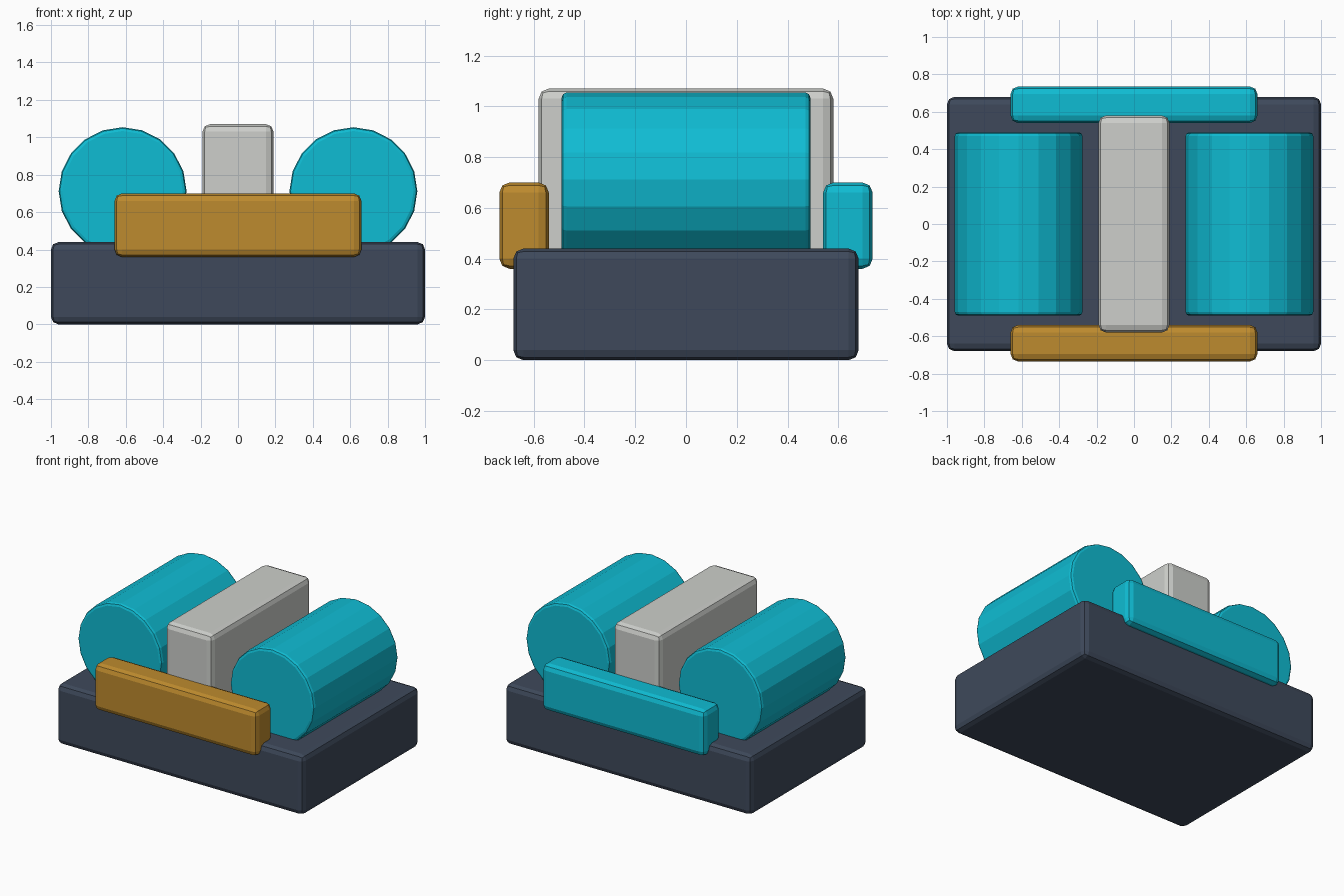
import bpy
import math

if "Cube" in bpy.data.objects:
    bpy.data.objects.remove(bpy.data.objects["Cube"])


def material(name, rgb):
    # sRGB 0-255 to linear
    def lin(c):
        c /= 255
        return c / 12.92 if c <= 0.04045 else ((c + 0.055) / 1.055) ** 2.4
    m = bpy.data.materials.new(name)
    m.diffuse_color = (*[lin(c) for c in rgb], 1)
    m.use_nodes = True
    m.node_tree.nodes["Principled BSDF"].inputs["Base Color"].default_value = m.diffuse_color
    return m


slate = material("slate", (62, 73, 91))
cyan = material("cyan", (15, 188, 211))
amber = material("amber", (190, 139, 46))
pale = material("pale grey", (205, 207, 203))


def finish(obj, name, mat, bevel, segments):
    obj.name = name
    obj.data.materials.append(mat)
    bpy.ops.object.transform_apply(location=False, rotation=True, scale=True)
    mod = obj.modifiers.new("rounded_edges", 'BEVEL')
    mod.width = bevel
    mod.segments = segments
    mod.limit_method = 'ANGLE'
    mod.angle_limit = math.radians(40)
    return obj


def block(name, mat, lo, hi, bevel=0.04):
    centre = [(a + b) / 2 for a, b in zip(lo, hi)]
    bpy.ops.mesh.primitive_cube_add(size=1, location=centre)
    obj = bpy.context.object
    obj.scale = [b - a for a, b in zip(lo, hi)]
    return finish(obj, name, mat, bevel, 2)


# Base slab and central ridge
block("base", slate, (-1, -0.68, 0), (1, 0.68, 0.44))
block("centre_block", pale, (-0.19, -0.58, 0.37), (0.19, 0.58, 1.07))

# Bars overlapping the front and back edges of the base
block("front_bar", amber, (-0.66, -0.735, 0.36), (0.66, -0.54, 0.70))
block("back_bar", cyan, (-0.66, 0.54, 0.36), (0.66, 0.735, 0.70))

# Two faceted drums lying front to back, sunk into the base
for side, name in ((-1, "left_drum"), (1, "right_drum")):
    bpy.ops.mesh.primitive_cylinder_add(
        vertices=20, radius=0.342, depth=0.98,
        location=(side * 0.617, 0, 0.712), rotation=(math.pi / 2, 0, 0))
    finish(bpy.context.object, name, cyan, 0.02, 2)
